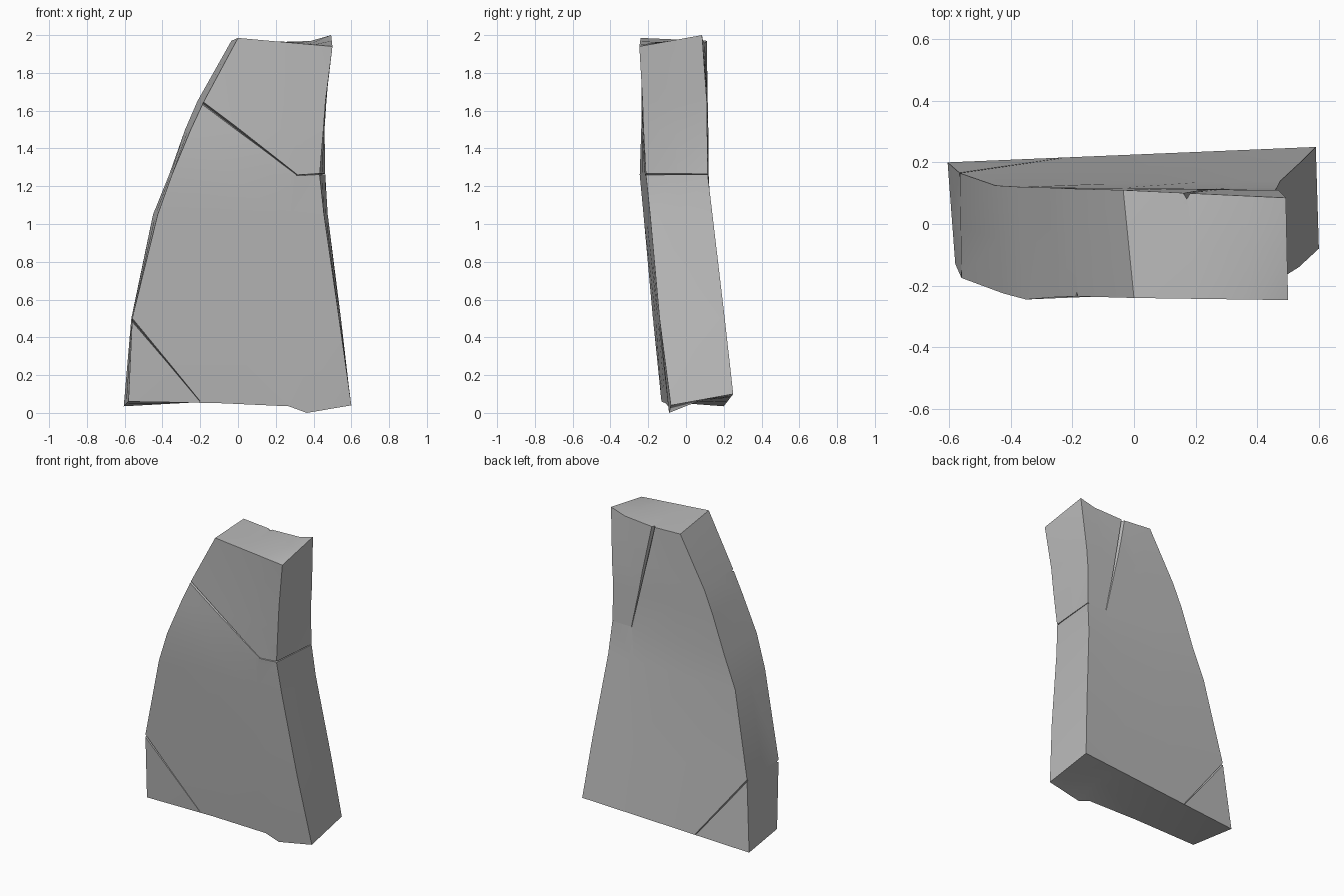
import bpy
import bmesh
from mathutils import Vector

default_cube = bpy.data.objects.get("Cube")
if default_cube:
    bpy.data.objects.remove(default_cube, do_unlink=True)

# Single stone colour
stone = bpy.data.materials.new("stone_grey")
stone.use_nodes = True
grey = (0.5, 0.5, 0.5, 1)
stone.diffuse_color = grey
stone.node_tree.nodes["Principled BSDF"].inputs["Base Color"].default_value = grey


def lerp(a, b, t):
    return a + (b - a) * t


# Slab levels: height, then x of left front, left back, right front, right back,
# then y of the same four corners
LEVELS = [
    (0.05, -0.58, -0.605, 0.6, 0.59, -0.13, 0.2, -0.08, 0.25),
    (0.5, -0.56, -0.565, 0.535, 0.545, -0.175, 0.165, -0.14, 0.205),
    (1.05, -0.425, -0.45, 0.455, 0.475, -0.225, 0.125, -0.19, 0.14),
    (1.26, -0.35, -0.365, 0.432, 0.462, -0.245, 0.12, -0.212, 0.115),
    (1.5, -0.25, -0.28, 0.452, 0.458, -0.237, 0.118, -0.225, 0.112),
    (1.65, -0.18, -0.215, 0.463, 0.468, -0.235, 0.115, -0.23, 0.11),
    (1.97, 0, -0.035, 0.5, 0.493, -0.24, 0.11, -0.247, 0.085),
]
ACROSS = (0, 0.4, 0.72, 0.8, 1)
DEPTH = (0, 0.5, 1)
TOP = len(LEVELS) - 1


def corner_blend(fl, bl, fr, br, t, d):
    return lerp(lerp(fl, bl, d), lerp(fr, br, d), t)


def slab_point(level, i, j):
    z, xlf, xlb, xrf, xrb, ylf, ylb, yrf, yrb = LEVELS[level]
    t, d = ACROSS[i], DEPTH[j]
    x = corner_blend(xlf, xlb, xrf, xrb, t, d)
    y = corner_blend(ylf, ylb, yrf, yrb, t, d)
    if level == 0:      # uneven broken foot
        z = corner_blend(0.06, 0.035, 0.04, 0.1, t, d)
        if j == 0 and i == 3:
            z = 0
        elif j == 0 and i == 2:
            z = 0.035
    elif level == TOP:  # dished top
        z = corner_blend(1.985, 1.97, 1.94, 2.0, t, d)
        if 0 < i < 4:
            z -= 0.012 * j
    return x, y, z


# Slab: the outer shell of a lattice
bm = bmesh.new()
verts = {}


def vert(key):
    if key not in verts:
        verts[key] = bm.verts.new(slab_point(*key))
    return verts[key]


def skin(rows, cols, key):
    for r in range(rows):
        for c in range(cols):
            ring = ((r, c), (r, c + 1), (r + 1, c + 1), (r + 1, c))
            bm.faces.new([vert(key(*p)) for p in ring])


nx, ny = len(ACROSS) - 1, len(DEPTH) - 1
for j in (0, ny):
    skin(TOP, nx, lambda r, c: (r, c, j))
for i in (0, nx):
    skin(TOP, ny, lambda r, c: (r, i, c))
for level in (0, TOP):
    skin(nx, ny, lambda r, c: (level, r, c))
bmesh.ops.triangulate(bm, faces=bm.faces[:])
bmesh.ops.recalc_face_normals(bm, faces=bm.faces[:])
mesh = bpy.data.meshes.new("stone_slab")
bm.to_mesh(mesh)
bm.free()
mesh.materials.append(stone)
slab = bpy.data.objects.new("stone_slab", mesh)
bpy.context.collection.objects.link(slab)
bpy.context.view_layer.objects.active = slab
slab.select_set(True)


# Cracks: tapered wedge cutters
def cut_crack(start, end, outward, wide, narrow, depth=0.015):
    start, end, outward = Vector(start), Vector(end), Vector(outward)
    side = (end - start).cross(outward).normalized()
    cb = bmesh.new()
    rings = []
    for p, w in ((start, wide), (end, narrow)):
        corners = (p - outward * depth, p + outward * depth + side * w,
                   p + outward * depth - side * w)
        rings.append([cb.verts.new(q) for q in corners])
    a, b = rings
    cb.faces.new(a)
    cb.faces.new(b)
    for k in range(3):
        n = (k + 1) % 3
        cb.faces.new((a[k], a[n], b[n], b[k]))
    bmesh.ops.recalc_face_normals(cb, faces=cb.faces[:])
    cutter_mesh = bpy.data.meshes.new("crack_cutter")
    cb.to_mesh(cutter_mesh)
    cb.free()
    cutter_mesh.materials.append(stone)
    cutter = bpy.data.objects.new("crack_cutter", cutter_mesh)
    cutter.hide_render = True
    bpy.context.collection.objects.link(cutter)
    mod = slab.modifiers.new("crack", 'BOOLEAN')
    mod.operation = 'DIFFERENCE'
    mod.solver = 'EXACT'
    mod.object = cutter
    bpy.ops.object.modifier_apply(modifier=mod.name)
    bpy.data.objects.remove(cutter, do_unlink=True)


FRONT, BACK, RIGHT = (0, -1, 0), (0, 1, 0), (1, 0, 0)
cut_crack((-0.22, -0.235, 1.665), (0.31, -0.218, 1.262), FRONT, 0.014, 0.004)
cut_crack((0.46, -0.212, 1.267), (0.31, -0.217, 1.258), FRONT, 0.007, 0.004)
cut_crack((0.434, -0.23, 1.263), (0.462, 0.13, 1.263), RIGHT, 0.008, 0.004)
cut_crack((-0.58, -0.172, 0.515), (-0.2, -0.12, 0.06), FRONT, 0.01, 0.003)
cut_crack((-0.585, 0.164, 0.515), (-0.22, 0.21, 0.06), BACK, 0.01, 0.003)
cut_crack((0.165, 0.095, 1.99), (0.32, 0.116, 1.26), BACK, 0.018, 0.003)

bpy.ops.object.shade_smooth_by_angle(angle=0.5)
